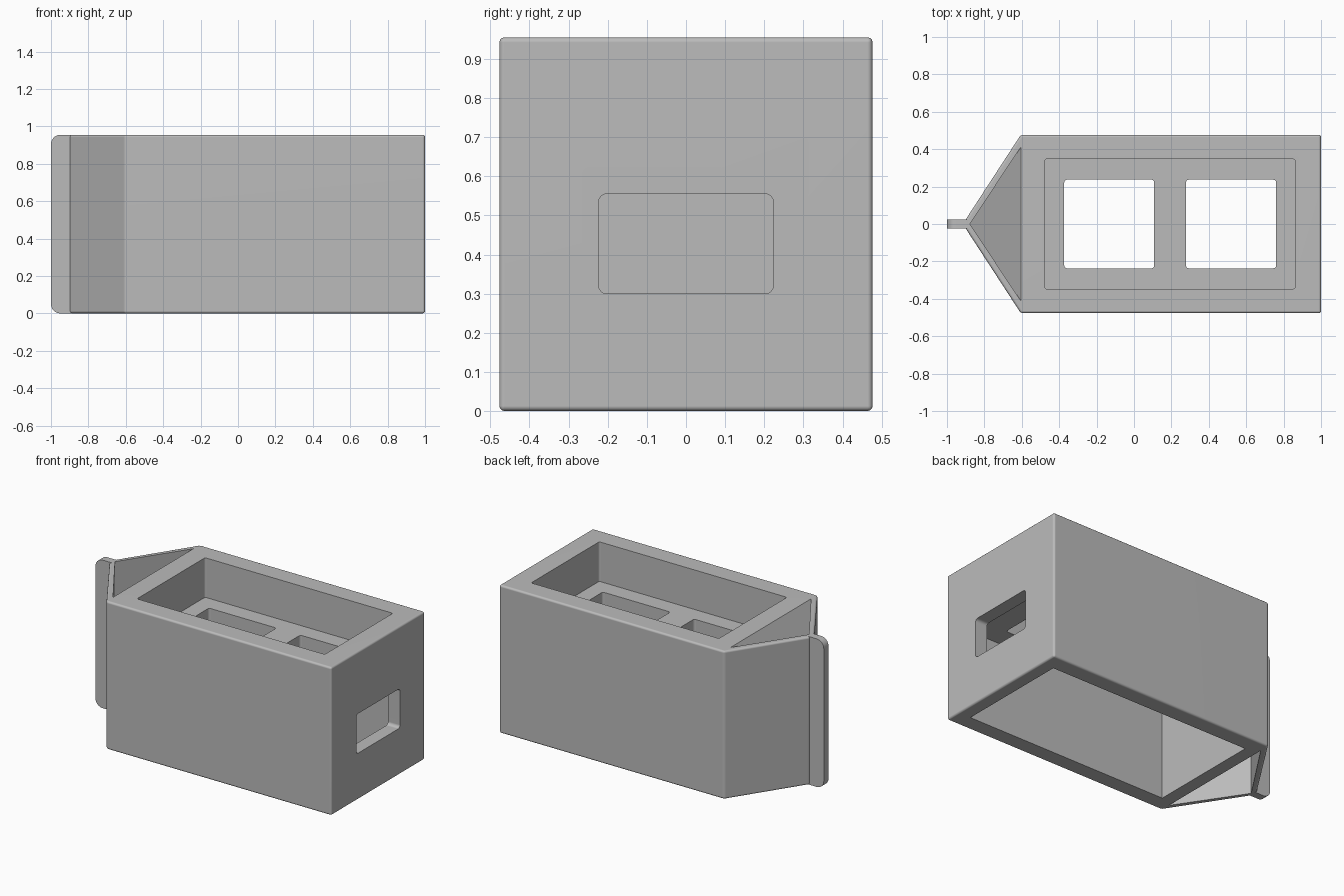
import bpy, bmesh
from math import radians

old = bpy.data.objects.get("Cube")
if old:
    bpy.data.objects.remove(old, do_unlink=True)

grey = bpy.data.materials.new("plain grey")
grey.use_nodes = True
COLOUR = (0.5, 0.5, 0.5, 1)
grey.diffuse_color = COLOUR
grey.node_tree.nodes["Principled BSDF"].inputs["Base Color"].default_value = COLOUR

HEIGHT = 0.955
HALF = 0.477
NOSE_X = -0.605      # where the body ends and the wedge nose begins
SLOPE = 1.6          # steepness of the panel inside the nose


def prism(name, outline, low, high):
    """Upright prism; low and high give the end heights as functions of x."""
    bm = bmesh.new()
    bottom = [bm.verts.new((x, y, low(x))) for x, y in outline]
    top = [bm.verts.new((x, y, high(x))) for x, y in outline]
    bm.faces.new(bottom[::-1])
    bm.faces.new(top)
    n = len(outline)
    for i in range(n):
        j = (i + 1) % n
        bm.faces.new((bottom[i], bottom[j], top[j], top[i]))
    bmesh.ops.recalc_face_normals(bm, faces=bm.faces)
    mesh = bpy.data.meshes.new(name)
    bm.to_mesh(mesh)
    bm.free()
    mesh.materials.append(grey)
    obj = bpy.data.objects.new(name, mesh)
    bpy.context.collection.objects.link(obj)
    return obj


def block(name, x0, x1, y0, y1, z0, z1):
    return prism(name, [(x0, y0), (x1, y0), (x1, y1), (x0, y1)],
                 lambda x: z0, lambda x: z1)


def round_edges(obj, axis, radius):
    """Round the edges that run along one axis."""
    bm = bmesh.new()
    bm.from_mesh(obj.data)
    picked = []
    for e in bm.edges:
        d = (e.verts[0].co - e.verts[1].co).normalized()
        if abs(d[axis]) > 0.99:
            picked.append(e)
    bmesh.ops.bevel(bm, geom=picked, offset=radius, segments=4,
                    profile=0.5, affect='EDGES')
    bm.to_mesh(obj.data)
    bm.free()


def activate(obj):
    bpy.ops.object.select_all(action='DESELECT')
    obj.select_set(True)
    bpy.context.view_layer.objects.active = obj


def soften(obj, width):
    mod = obj.modifiers.new("soft edges", 'BEVEL')
    mod.width = width
    mod.segments = 3
    activate(obj)
    bpy.ops.object.modifier_apply(modifier=mod.name)


def cut(obj, cutter):
    mod = obj.modifiers.new("cut", 'BOOLEAN')
    mod.operation = 'DIFFERENCE'
    mod.solver = 'EXACT'
    mod.object = cutter
    activate(obj)
    bpy.ops.object.modifier_apply(modifier=mod.name)
    bpy.data.objects.remove(cutter, do_unlink=True)


def finish(obj):
    activate(obj)
    bpy.ops.object.shade_smooth_by_angle(angle=radians(35))
    mod = obj.modifiers.new("even shading", 'WEIGHTED_NORMAL')
    mod.keep_sharp = True


# Housing: long box with a wedge nose
housing = prism("housing",
                [(1, -HALF), (1, HALF), (NOSE_X, HALF), (-0.9, 0.024),
                 (-0.9, -0.024), (NOSE_X, -HALF)],
                lambda x: 0, lambda x: HEIGHT)
soften(housing, 0.013)

# Upper tray, lower compartment and end window
tray = block("tray_cutter", -0.478, 0.862, -0.347, 0.347, 0.70, 1.1)
round_edges(tray, 2, 0.012)
cut(housing, tray)
cut(housing, block("compartment_cutter", -0.522, 0.915, -0.37, 0.37, -0.1, 0.57))
window = block("window_cutter", 0.8, 1.1, -0.223, 0.223, 0.30, 0.555)
round_edges(window, 0, 0.02)
cut(housing, window)

# Two openings through the tray floor
for x0, x1 in ((-0.373, 0.108), (0.278, 0.76)):
    opening = block("opening_cutter", x0, x1, -0.237, 0.237, 0.5, 0.8)
    round_edges(opening, 2, 0.015)
    cut(housing, opening)

# Hollow nose with a sloping panel across it
inner = [(NOSE_X, -0.41), (NOSE_X, 0.41), (-0.878, 0)]
panel = lambda x: HEIGHT + (x - NOSE_X) * SLOPE
cut(housing, prism("nose_top_cutter", inner, panel, lambda x: 1.1))
cut(housing, prism("nose_bottom_cutter", inner,
                   lambda x: -0.1, lambda x: panel(x) - 0.08))
finish(housing)

# Thin upright fin on the nose tip
fin = block("nose_fin", -1, -0.885, -0.024, 0.024, 0, HEIGHT)
bm = bmesh.new()
bm.from_mesh(fin.data)
corners = [e for e in bm.edges if all(v.co.x < -0.99 for v in e.verts)
           and abs(e.verts[0].co.y - e.verts[1].co.y) > 0.01]
bmesh.ops.bevel(bm, geom=corners, offset=0.05, segments=6, profile=0.5, affect='EDGES')
bm.to_mesh(fin.data)
bm.free()
finish(fin)
